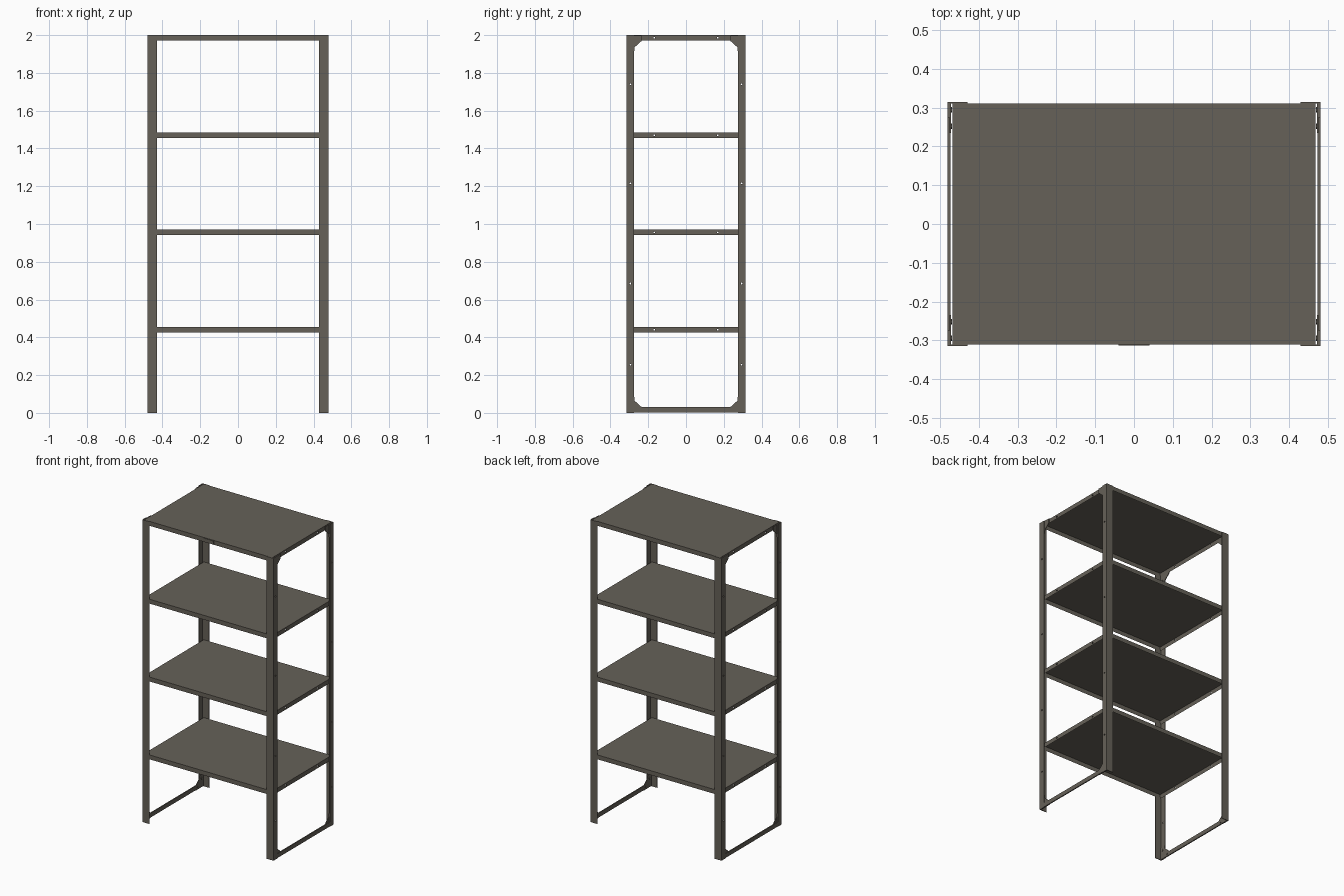
import bpy, bmesh, math
from mathutils import Matrix

if "Cube" in bpy.data.objects:
    bpy.data.objects.remove(bpy.data.objects["Cube"])

W, D, H = 0.48, 0.315, 2.0          # half width, half depth, height
T = 0.004                           # sheet thickness
SHELF_X, SHELF_Y, LIP = 0.468, 0.3105, 0.029
SHELF_TOPS = [0.455, 0.97, 1.485, 2.0]

steel = bpy.data.materials.new("grey_brown_steel")
steel.diffuse_color = (0.133, 0.120, 0.098, 1)
steel.use_nodes = True
steel.node_tree.nodes["Principled BSDF"].inputs["Base Color"].default_value = steel.diffuse_color


def finish(bm, name):
    bmesh.ops.recalc_face_normals(bm, faces=bm.faces)
    me = bpy.data.meshes.new(name)
    bm.to_mesh(me)
    bm.free()
    me.materials.append(steel)
    ob = bpy.data.objects.new(name, me)
    bpy.context.collection.objects.link(ob)
    return ob


def extrude(name, pts, offset):
    """Closed outline of 3D points pushed along an offset vector."""
    bm = bmesh.new()
    face = bm.faces.new([bm.verts.new(p) for p in pts])
    ext = bmesh.ops.extrude_face_region(bm, geom=[face])
    bmesh.ops.translate(bm, vec=offset, verts=[v for v in ext["geom"] if isinstance(v, bmesh.types.BMVert)])
    return finish(bm, name)


def box(name, x0, x1, y0, y1, z0, z1):
    return extrude(name, [(x0, y0, z0), (x1, y0, z0), (x1, y1, z0), (x0, y1, z0)], (0, 0, z1 - z0))


def drill(ob, cutter):
    mod = ob.modifiers.new("bolt_holes", "BOOLEAN")
    mod.operation, mod.solver, mod.object = "DIFFERENCE", "EXACT", cutter


# Bolt hole cutter: rods running across the whole width
bm = bmesh.new()
holes = [(y, z) for z in (0.255, 0.685, 1.215, 1.74) for y in (-0.294, 0.294)]
holes += [(y, z - LIP / 2) for z in SHELF_TOPS for y in (-0.168, 0.168)]
for y, z in holes:
    bmesh.ops.create_cone(bm, cap_ends=True, segments=10, radius1=0.0045, radius2=0.0045, depth=1.2,
                          matrix=Matrix.Translation((0, y, z)) @ Matrix.Rotation(math.pi / 2, 4, "Y"))
cutter = finish(bm, "bolt_hole_cutter")
cutter.hide_render = True
cutter.hide_viewport = True
cutter.display_type = "WIRE"

# Shelves: sheet trays with folded-down edges, open underneath
for i, top in enumerate(SHELF_TOPS):
    bm = bmesh.new()
    bmesh.ops.create_cube(bm, size=1)
    bmesh.ops.scale(bm, vec=(2 * SHELF_X, 2 * SHELF_Y, LIP), verts=bm.verts)
    bmesh.ops.translate(bm, vec=(0, 0, top - LIP / 2), verts=bm.verts)
    bottom = [f for f in bm.faces if f.normal.z < -0.5]
    bmesh.ops.inset_region(bm, faces=bottom, thickness=T, use_even_offset=True)
    bmesh.ops.translate(bm, vec=(0, 0, LIP - T), verts=bottom[0].verts)
    drill(finish(bm, f"shelf_{i + 1}"), cutter)

for sx, side in ((-1, "left"), (1, "right")):
    for sy, end in ((-1, "front"), (1, "back")):
        # Corner post: L-shaped angle with a wide face and a side flange
        section = [(W, D), (W - 0.051, D), (W - 0.051, D - T), (W - T, D - T), (W - T, D - 0.041), (W, D - 0.041)]
        post = extrude(f"{end}_{side}_post", [(sx * x, sy * y, 0) for x, y in section], (0, 0, H))
        drill(post, cutter)

        # Corner gussets inside the side flange, top and bottom
        for level, z, d in (("top", H, -1), ("bottom", 0, 1)):
            outline = [(D - T, 0.001), (0.235, 0.001), (0.235, 0.031), (0.273, 0.065), (0.273, 0.085), (D - T, 0.085)]
            extrude(f"{end}_{side}_{level}_gusset", [(sx * 0.4715, sy * y, z + d * h) for y, h in outline],
                    (sx * 0.0045, 0, 0))
            # Bolt heads on the gusset inner face
            bm = bmesh.new()
            for y, h in ((0.294, 0.06), (0.252, 0.016)):
                bmesh.ops.create_cone(bm, cap_ends=True, segments=6, radius1=0.007, radius2=0.007, depth=0.004,
                                      matrix=Matrix.Translation((sx * 0.4705, sy * y, z + d * h))
                                      @ Matrix.Rotation(math.pi / 2, 4, "Y"))
            finish(bm, f"{end}_{side}_{level}_bolts")

    # Bottom rail joining the feet of each side
    box(f"{side}_bottom_rail", sx * 0.473, sx * W, -0.274, 0.274, 0.002, 0.030)

# Small blank plate on the front edge of the top shelf
box("front_plate", -0.04, 0.04, -SHELF_Y - 0.0025, -SHELF_Y, 1.975, 1.996)
